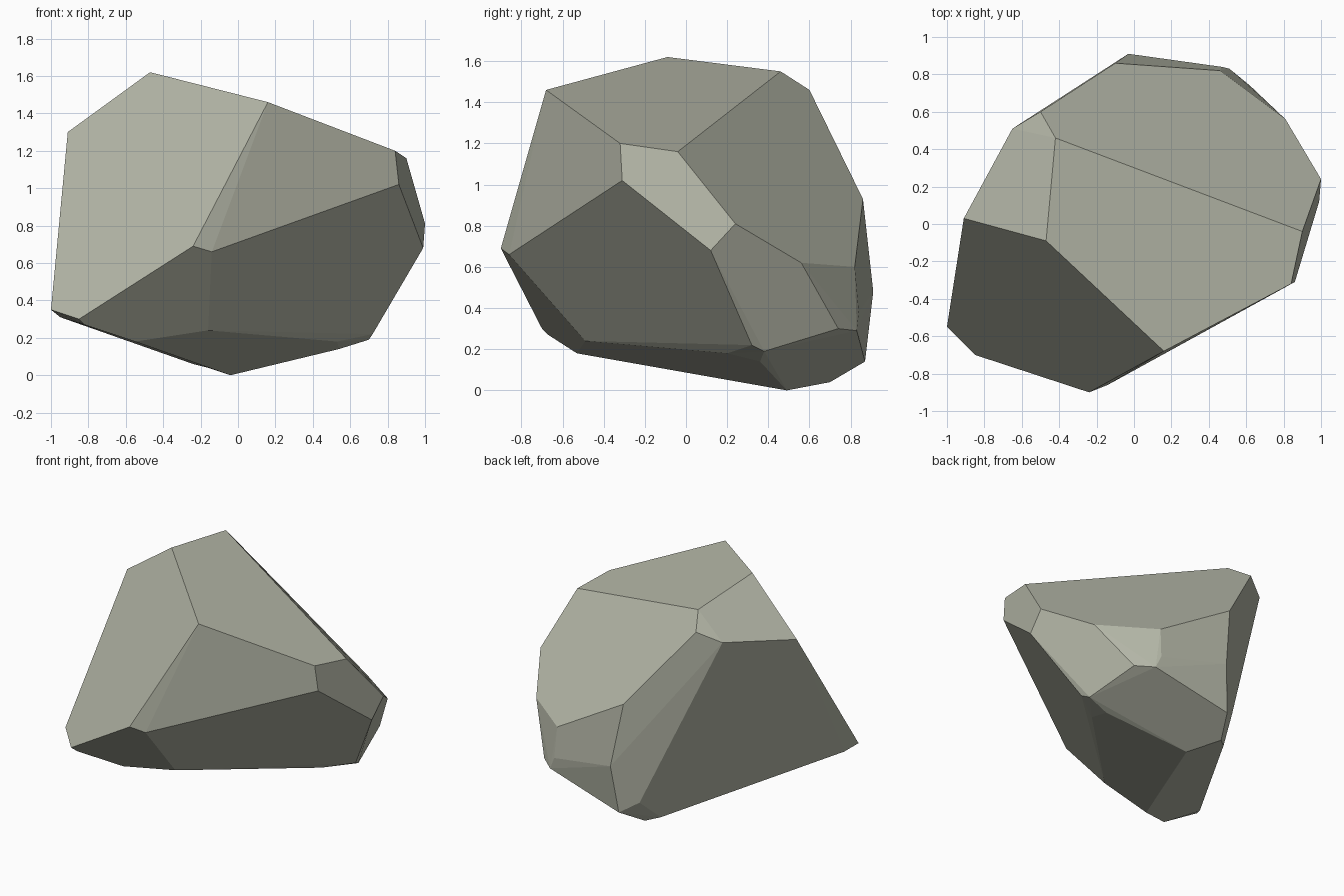
import bpy
import bmesh
import math

# Remove only the default cube
default_cube = bpy.data.objects.get("Cube")
if default_cube:
    bpy.data.objects.remove(default_cube, do_unlink=True)


def make_material(name, colour):
    material = bpy.data.materials.new(name)
    material.use_nodes = True
    material.diffuse_color = colour
    shader = material.node_tree.nodes["Principled BSDF"]
    shader.inputs["Base Color"].default_value = colour
    shader.inputs["Roughness"].default_value = 0.9
    return material


def chiselled_stone(name, corners, material, flatness):
    """Wrap a convex skin around the corners and merge it into broad facets."""
    bm = bmesh.new()
    for corner in corners:
        bm.verts.new(corner)
    hull = bmesh.ops.convex_hull(bm, input=bm.verts[:])
    # Drop anything the skin does not use
    loose = {item for key in ("geom_interior", "geom_unused") for item in hull[key]
             if isinstance(item, bmesh.types.BMVert)}
    bmesh.ops.delete(bm, geom=list(loose), context="VERTS")
    bmesh.ops.dissolve_limit(bm, angle_limit=flatness,
                             verts=bm.verts[:], edges=bm.edges[:])
    bmesh.ops.recalc_face_normals(bm, faces=bm.faces[:])
    mesh = bpy.data.meshes.new(name)
    bm.to_mesh(mesh)
    bm.free()
    mesh.materials.append(material)
    stone = bpy.data.objects.new(name, mesh)
    bpy.context.scene.collection.objects.link(stone)
    return stone


# Crown: the sloping top and its rim
crown = [
    (-.47, -.09, 1.62), (.16, -.68, 1.46), (.84, -.32, 1.2), (.9, -.04, 1.16),
    (-.42, .46, 1.55), (-.5, .6, 1.46), (-.65, .51, 1.39), (-.91, .03, 1.3),
]

# Waist: the widest corners around the sides
waist = [
    (-.24, -.9, .69), (-.14, -.86, .66), (.86, -.31, 1.02), (1, .24, .81),
    (.99, .12, .68), (.81, .56, .62), (.46, .82, .6), (-.1, .86, .93),
    (-.03, .91, .48),
]

# Foot: the undercut that narrows to the resting point
foot = [
    (-1, -.55, .35), (-.85, -.7, .3), (-.82, -.67, .27), (-.95, -.46, .31),
    (-.55, -.53, .18), (-.16, -.49, .24), (.53, .2, .18), (.72, .32, .22),
    (.7, .38, .19), (.54, .36, .14), (.62, .74, .3), (.51, .83, .29),
    (.47, .84, .38), (-.07, .87, .14), (-.18, .79, .21), (-.16, .7, .04),
    (-.24, .63, .06), (-.04, .49, 0),
]

stone_grey = make_material("pale_green_grey_stone", (.46, .475, .39, 1))
chiselled_stone("rock", crown + waist + foot, stone_grey, math.radians(4))
